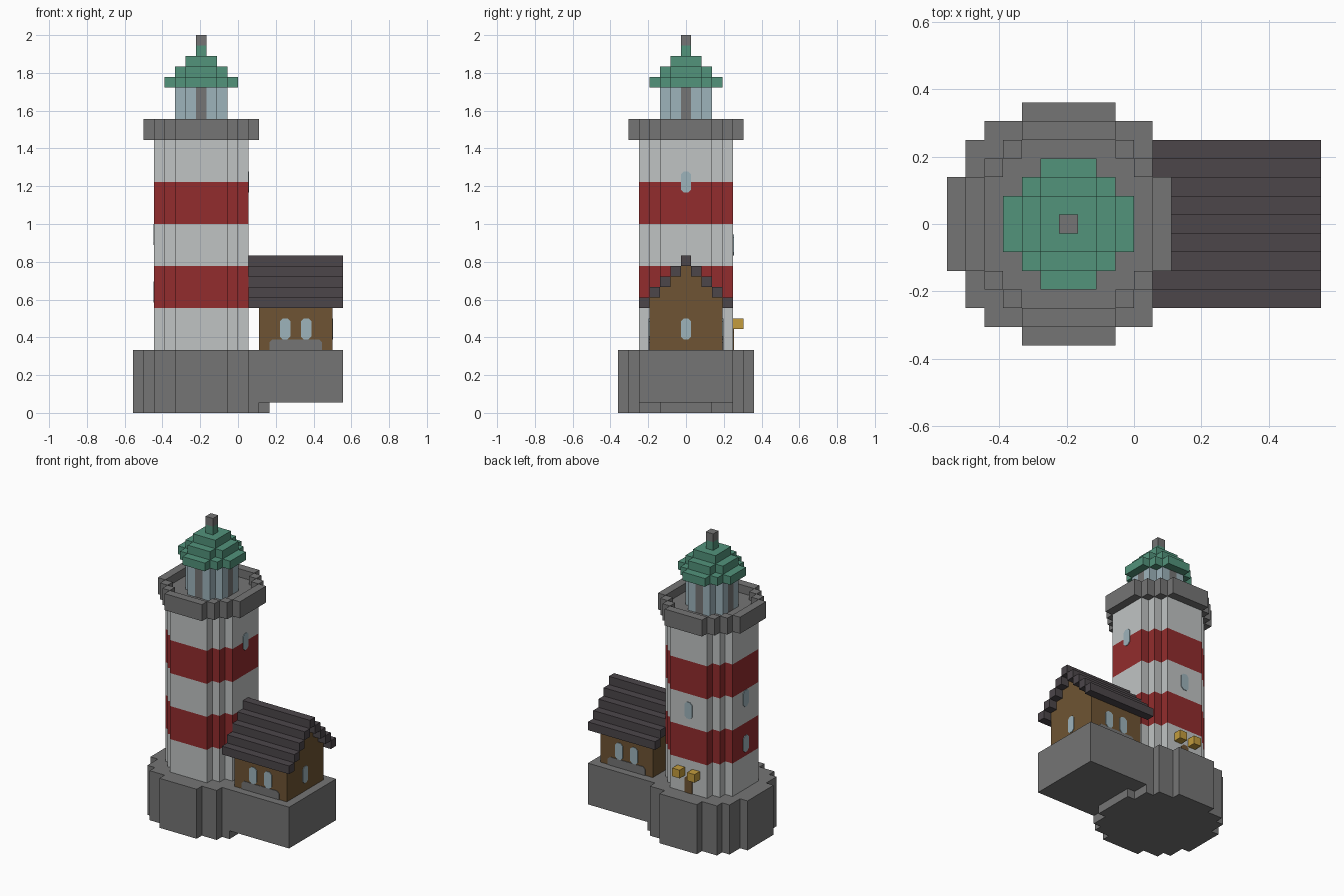
import bpy, bmesh
from mathutils import Vector

U = 1 / 18          # one block
TX = -3.5           # tower axis, in blocks

if "Cube" in bpy.data.objects:
    bpy.data.objects.remove(bpy.data.objects["Cube"], do_unlink=True)


def material(name, hex_colour):
    srgb = [int(hex_colour[i:i + 2], 16) / 255 for i in (0, 2, 4)]
    colour = [((c + 0.055) / 1.055) ** 2.4 for c in srgb] + [1]
    mat = bpy.data.materials.new(name)
    mat.use_nodes = True
    mat.diffuse_color = colour
    mat.node_tree.nodes["Principled BSDF"].inputs["Base Color"].default_value = colour
    return mat


STONE = material("grey stone", "757575")
WHITE = material("white plaster", "c0c4c4")
RED = material("red paint", "922c2d")
GREEN = material("green copper", "52937b")
GLASS = material("pale blue glass", "9db3bb")
WOOD = material("brown wood", "6e5433")
SLATE = material("dark slate", "4c464a")
GOLD = material("gold lamp", "c39c3d")


def finish(name, bm, mats):
    bmesh.ops.recalc_face_normals(bm, faces=bm.faces)
    mesh = bpy.data.meshes.new(name)
    bm.to_mesh(mesh)
    bm.free()
    for mat in mats:
        mesh.materials.append(mat)
    obj = bpy.data.objects.new(name, mesh)
    bpy.context.collection.objects.link(obj)
    return obj


def extrude(bm, offset):
    out = bmesh.ops.extrude_face_region(bm, geom=bm.faces[:])
    verts = [g for g in out["geom"] if isinstance(g, bmesh.types.BMVert)]
    bmesh.ops.translate(bm, verts=verts, vec=offset)


def prism(name, cells, start, end, mats, axis="z", origin=TX, cuts=()):
    """Merge unit cells centred on whole numbers and extrude them along an axis."""
    def place(a, b, c):
        p = (a + origin, b, c) if axis == "z" else (c, a, b)
        return Vector(p) * U
    bm = bmesh.new()
    for a, b in cells:
        corners = ((-.5, -.5), (.5, -.5), (.5, .5), (-.5, .5))
        bm.faces.new([bm.verts.new(place(a + i, b + j, start)) for i, j in corners])
    bmesh.ops.remove_doubles(bm, verts=bm.verts, dist=U / 100)
    bmesh.ops.dissolve_limit(bm, angle_limit=0.01, verts=bm.verts, edges=bm.edges)
    extrude(bm, place(0, 0, end) - place(0, 0, start))
    # Painted bands alternate between the cut heights
    for z in cuts:
        bmesh.ops.bisect_plane(bm, geom=bm.verts[:] + bm.edges[:] + bm.faces[:],
                               plane_co=(0, 0, z * U), plane_no=(0, 0, 1))
    for f in bm.faces:
        height = f.calc_center_median().z / U
        f.material_index = sum(height > z for z in cuts) % 2
    return finish(name, bm, mats)


def disc(width):
    """Cells of a blocky circle."""
    h = width // 2
    return {(i, j) for i in range(-h, h + 1) for j in range(-h, h + 1)
            if i * i + j * j <= width * width / 4}


def plate(name, across, z0, z1, face, depth, mat, width=1, chamfer=.28, foot=False):
    """Thin painted panel on the 'x' or 'y' wall at a signed depth."""
    w, c = width / 2, chamfer
    low = 0 if foot else c
    outline = [(-w + low, z0), (w - low, z0), (w, z0 + low), (w, z1 - c),
               (w - c, z1), (c - w, z1), (-w, z1 - c), (-w, z0 + low)]
    bm = bmesh.new()
    pts = [(depth, across + s, z) if face == "x" else (across + s, depth, z) for s, z in outline]
    bm.faces.new([bm.verts.new(Vector(p) * U) for p in pts])
    bmesh.ops.remove_doubles(bm, verts=bm.verts, dist=U / 100)
    out = 0.004 if depth > 0 or face == "y" and depth > 0 else -0.004
    extrude(bm, (out, 0, 0) if face == "x" else (0, out, 0))
    finish(name, bm, [mat])


# Stone foundation: round foot, then a slab that also carries the cottage
round_base = disc(13)
yard = {(i, j) for i in range(0, 14) for j in range(-4, 5)}
prism("foundation_foot", round_base, 0, 1, [STONE])
prism("foundation_slab", round_base | yard, 1, 6, [STONE])

# Striped tower
prism("tower", disc(9), 6, 26, [WHITE, RED], cuts=(10, 14, 18, 22))

# Gallery floor and parapet
prism("gallery_floor", disc(11), 26, 27, [STONE])
prism("gallery_parapet", disc(11) - disc(9), 27, 28, [STONE])

# Lantern room: glass corners between flush posts
lantern = disc(5)
posts = {(i, j) for i, j in lantern if i * j == 0}
prism("lantern_posts", posts, 27, 31, [STONE])
prism("lantern_glass", lantern - posts, 27, 31, [GLASS])

# Stepped copper roof and finial
for step, width in enumerate((7, 5, 3, 1)):
    prism(f"lantern_roof_{step + 1}", disc(width), 31 + step, 32 + step, [GREEN])
prism("finial", disc(1), 35, 36, [STONE])

# Cottage walls with stepped gables, under a stepped roof
walls = {(j, z + .5) for j in range(-3, 4) for z in range(6, 14 - abs(j))}
tiles = {(j, 14.5 - abs(j)) for j in range(-4, 5)}
prism("cottage_walls", walls, 2, 9, [WOOD], axis="x")
prism("cottage_roof", tiles, 1, 10, [SLATE], axis="x")

# Cottage windows and stone plinths
plate("cottage_window_end", 0, 7, 9, "x", 9, GLASS)
for side, depth in (("front", -3.5), ("back", 3.5)):
    for n, x in enumerate((4.5, 6.5)):
        plate(f"cottage_window_{side}_{n + 1}", x, 7, 9, "y", depth, GLASS)
    plate(f"cottage_plinth_{side}", 5.5, 6, 7, "y", depth, STONE, width=5, foot=True)

# Tower windows winding up the walls
plate("tower_window_left", 0, 21, 23, "x", TX + 4.5, GLASS)
plate("tower_window_back", TX, 15, 17, "y", 4.5, GLASS)
plate("tower_window_right_low", 0, 10.5, 12.5, "x", TX - 4.5, GLASS)
plate("tower_window_right_high", 0, 16, 18, "x", TX - 4.5, GLASS)

# Back door with a lamp on each side
plate("tower_door", TX, 6, 8, "y", 4.5, WOOD, foot=True)
for side, x in (("right", -1), ("left", 1)):
    lamp = prism(f"door_lamp_{side}", {(x, 5)}, 8, 9, [GOLD])
